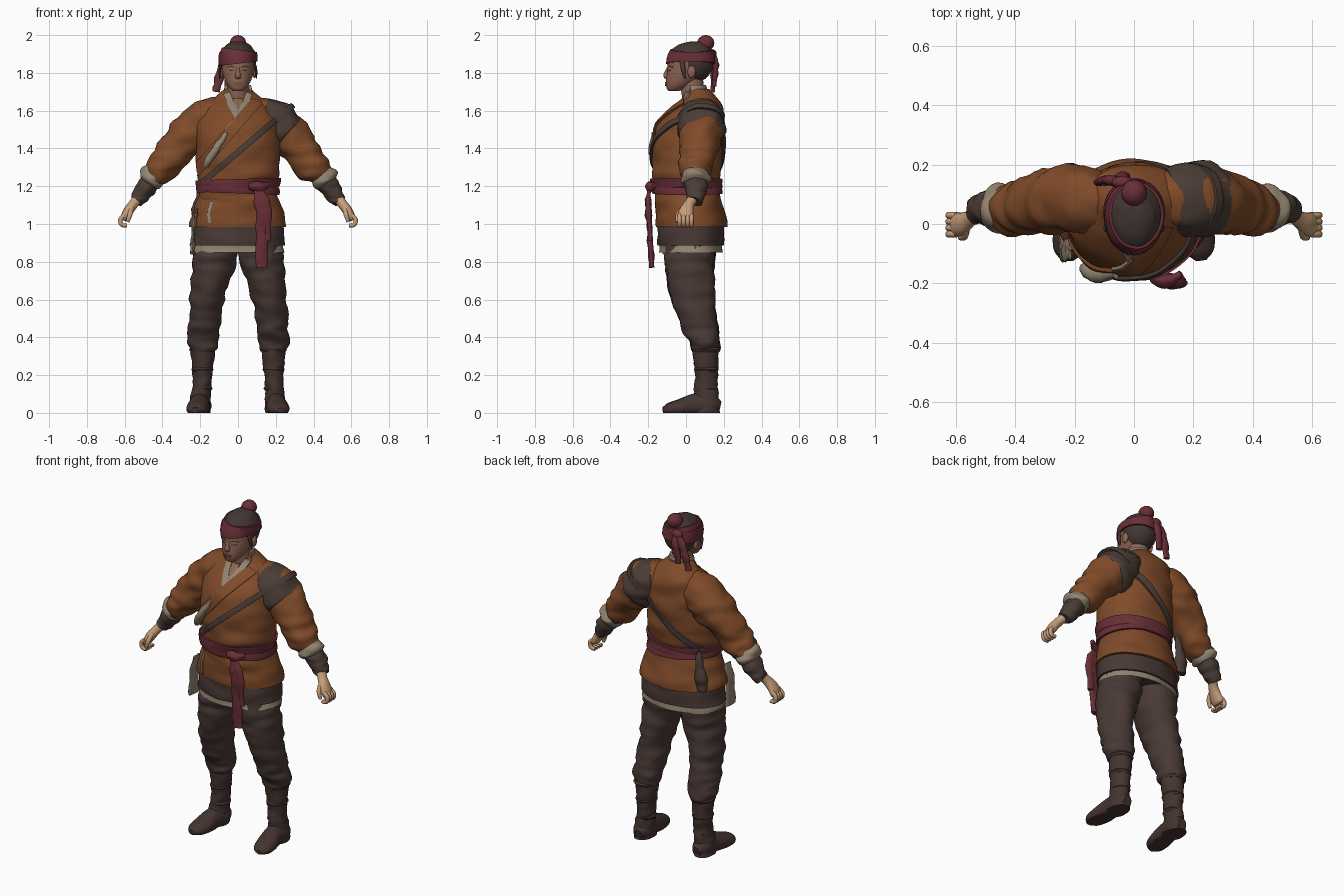
import bpy, bmesh, math
from mathutils import Vector, Matrix, noise
from mathutils.bvhtree import BVHTree

if "Cube" in bpy.data.objects:
    bpy.data.objects.remove(bpy.data.objects["Cube"])

X, Y, Z = Vector((1, 0, 0)), Vector((0, 1, 0)), Vector((0, 0, 1))


def material(name, *rgb):
    m = bpy.data.materials.new(name)
    m.use_nodes = True
    m.diffuse_color = (*rgb, 1)
    m.node_tree.nodes["Principled BSDF"].inputs["Base Color"].default_value = (*rgb, 1)
    return m


RUST = material("rust cloth", .215, .07, .022)
BROWN = material("brown trousers", .066, .041, .035)
LEATHER = material("dark leather", .07, .046, .037)
BOOT = material("boot leather", .057, .034, .029)
RED = material("wine red cloth", .14, .028, .038)
CREAM = material("cream linen", .29, .23, .165)
HAND = material("pale skin", .56, .34, .19)
FACE = material("face skin", .27, .13, .085)
LIP = material("lip", .2, .08, .055)
HAIR = material("dark hair", .055, .037, .033)


def finish(name, bm, mat):
    bmesh.ops.recalc_face_normals(bm, faces=bm.faces)
    me = bpy.data.meshes.new(name)
    bm.to_mesh(me)
    bm.free()
    me.polygons.foreach_set("use_smooth", [True] * len(me.polygons))
    me.set_sharp_from_angle(angle=.8)
    me.materials.append(mat)
    ob = bpy.data.objects.new(name, me)
    bpy.context.scene.collection.objects.link(ob)
    return ob


def spline(rows, sub):
    """Smooth interpolation through rows of numbers."""
    out, n = [], len(rows)
    rows = [Vector(r) for r in rows]
    for i in range(n - 1):
        a, b, c, d = rows[max(i - 1, 0)], rows[i], rows[i + 1], rows[min(i + 2, n - 1)]
        for k in range(sub):
            t = k / sub
            out.append(b + (c - a) * (t / 2) + (a * 2 - b * 5 + c * 4 - d) * (t * t / 2)
                       + (b * 3 - a - c * 3 + d) * (t ** 3 / 2))
    return out + [rows[-1]]


def loft(name, mat, rows, ref=Y, flat=False, sides=32, sub=5, fold=0, freq=9, caps=True, floor=-1):
    """Skin over rows of x, y, z, radius along ref, radius across; fold adds creases."""
    rows = spline(rows, sub)
    mid = [Vector(r[:3]) for r in rows]
    bm, rings = bmesh.new(), []
    for i, r in enumerate(rows):
        t = Z if flat else (mid[min(i + 1, len(mid) - 1)] - mid[max(i - 1, 0)]).normalized()
        a = (ref - t * ref.dot(t)).normalized()
        b = t.cross(a)
        ring = []
        for k in range(sides):
            w = math.tau * k / sides
            d = a * (math.cos(w) * r[3]) + b * (math.sin(w) * r[4])
            p = mid[i] + d
            p += d.normalized() * fold * noise.noise(Vector((p.x * .7, p.y * .7, p.z * 1.6)) * freq)
            p.z = max(p.z, floor)
            ring.append(bm.verts.new(p))
        rings.append(ring)
    for r, s in zip(rings, rings[1:]):
        for k in range(sides):
            j = (k + 1) % sides
            bm.faces.new((r[k], r[j], s[j], s[k]))
    if caps:
        bm.faces.new(rings[0])
        bm.faces.new(rings[-1])
    return finish(name, bm, mat)


def upright(name, mat, rows, **kw):
    """Horizontal rings given as z, centre x, centre y, half width, half depth."""
    return loft(name, mat, [(x, y, z, a, b) for z, x, y, a, b in rows], ref=X, flat=True, **kw)


def flip(rows, s):
    return [(r[0] * s, *r[1:]) for r in rows]


def ball(name, mat, loc, size, segs=24):
    bm = bmesh.new()
    bmesh.ops.create_uvsphere(bm, u_segments=segs, v_segments=segs // 2, radius=1,
                              matrix=Matrix.Translation(loc) @ Matrix.Diagonal((*size, 1)))
    return finish(name, bm, mat)


def strip(name, mat, casts, obs, thick, closed=False):
    """Cloth strip laid on surfaces; casts holds two ray starts and a direction per step."""
    trees = [BVHTree.FromPolygons([v.co for v in o.data.vertices],
                                  [p.vertices[:] for p in o.data.polygons]) for o in obs]
    bm, rings = bmesh.new(), []
    for p, q, d in casts:
        ends = []
        for o in (p, q):
            hits = [h for h in (t.ray_cast(o, d) for t in trees) if h[0]]
            if hits:
                ends.append(min(hits, key=lambda h: h[3])[0])
        if len(ends) == 2:
            e, f = ends
            rings.append([bm.verts.new(v) for v in
                          (e + d * .012, e - d * thick, (e + f) / 2 - d * thick * 1.3,
                           f - d * thick, f + d * .012)])
    pairs = list(zip(rings, rings[1:])) + ([(rings[-1], rings[0])] if closed else [])
    for r, s in pairs:
        for k in range(5):
            j = (k + 1) % 5
            bm.faces.new((r[k], r[j], s[j], s[k]))
    if not closed:
        bm.faces.new(rings[0])
        bm.faces.new(rings[-1])
    return finish(name, bm, mat)


def wrap(name, mat, obs, centre, u, half, thick=.012, start=0, end=math.tau, steps=72):
    """Strip round a body in the plane of u and the front direction."""
    c, u = Vector(centre), Vector(u).normalized()
    n, casts = u.cross(-Y).normalized() * half, []
    closed = end - start > 6.2
    for i in range(steps + (0 if closed else 1)):
        t = start + (end - start) * i / steps
        d = u * math.cos(t) - Y * math.sin(t)
        casts.append((c + d + n, c + d - n, -d))
    return strip(name, mat, casts, obs, thick, closed)


def front_strip(name, mat, obs, pts, half, thick=.008):
    """Strip projected on the front along a path of x, z points."""
    pts = spline([(x, -1, z) for x, z in pts], 6)
    casts = []
    for i, p in enumerate(pts):
        t = pts[min(i + 1, len(pts) - 1)] - pts[max(i - 1, 0)]
        n = t.cross(Y).normalized() * half
        casts.append((p + n, p - n, Y))
    return strip(name, mat, casts, obs, thick)


# Jacket body and skirts
torso = upright("jacket_body", RUST, [
    (1.12, 0, 0, .195, .16), (1.2, 0, .0, .2, .168), (1.27, 0, .003, .22, .183),
    (1.36, 0, .01, .222, .186), (1.47, 0, .018, .222, .185), (1.55, 0, .035, .215, .165),
    (1.62, 0, .065, .175, .13), (1.67, 0, .075, .125, .088), (1.715, 0, .06, .072, .066)],
    sides=64, sub=6, fold=.014, freq=8)
skirt = upright("jacket_skirt", RUST, [
    (1.22, 0, 0, .195, .165), (1.15, 0, .01, .212, .176), (1.06, 0, .022, .24, .182),
    (.985, 0, .03, .258, .186)], sides=64, fold=.014)
upright("under_skirt", BROWN, [
    (1.05, 0, .02, .225, .165), (.97, 0, .025, .247, .176), (.885, 0, .025, .255, .178)],
    sides=64, fold=.012)
upright("linen_hem", CREAM, [(.93, 0, .025, .235, .165), (.85, 0, .025, .247, .171)],
        sides=64, fold=.014, caps=False)
front_strip("flap_trim", CREAM, [skirt], [(-.14, 1.12), (-.155, 1.06), (-.15, 1.0)], .008)

# Sleeves, bracers and hands
sleeves = []
for s, side in ((1, "left"), (-1, "right")):
    sleeves.append(loft(side + "_sleeve", RUST, flip([
        (.1, .07, 1.565, .095, .1), (.15, .075, 1.56, .11, .108), (.22, .085, 1.51, .115, .117),
        (.31, .07, 1.42, .103, .103), (.375, .055, 1.33, .09, .09), (.415, .05, 1.285, .088, .08),
        (.45, .05, 1.25, .07, .064)], s), fold=.018, freq=14, sub=6))
    loft(side + "_sleeve_roll", CREAM, flip([
        (.43, .05, 1.27, .06, .06), (.45, .05, 1.25, .078, .071), (.468, .05, 1.228, .074, .067),
        (.478, .05, 1.215, .05, .05)], s), fold=.014, freq=20)
    loft(side + "_bracer", LEATHER, flip([
        (.455, .052, 1.235, .06, .056), (.485, .054, 1.195, .06, .054), (.52, .05, 1.145, .049, .044),
        (.54, .043, 1.12, .042, .036)], s), fold=.01, freq=25)
    loft(side + "_palm", HAND, flip([
        (.52, .047, 1.15, .03, .028), (.55, .02, 1.11, .027, .026), (.58, .002, 1.07, .038, .026),
        (.6, -.002, 1.035, .042, .022), (.607, -.002, 1.02, .034, .014)], s), sides=16)
    for k in range(4):
        y = -.034 + k * .021
        loft(f"{side}_finger_{k + 1}", HAND, flip([
            (.597, y, 1.05, .011, .012), (.622, y, 1.025, .012, .013), (.615, y, .996, .012, .012),
            (.588, y, .992, .01, .01)], s), sides=10, sub=4)
    loft(side + "_thumb", HAND, flip([
        (.565, -.015, 1.085, .013, .013), (.572, -.042, 1.05, .013, .013),
        (.585, -.046, 1.01, .009, .009)], s), ref=X, sides=10, sub=4)

    # Trousers and boots
    leg = [(1.0, .11, .03, .105, .12), (.85, .122, .022, .118, .132), (.75, .135, .022, .112, .128),
           (.6, .165, .037, .09, .113), (.47, .178, .068, .084, .1), (.4, .184, .09, .084, .086),
           (.345, .185, .1, .074, .075), (.325, .185, .1, .06, .065)]
    upright(side + "_trouser_leg", BROWN, [(z, x * s, y, a, b) for z, x, y, a, b in leg],
            fold=.016, freq=13, sub=7)
    shaft = [(.37, .184, .1, .066, .07), (.3, .187, .105, .062, .066), (.2, .19, .108, .052, .06),
             (.12, .195, .106, .05, .062), (.05, .2, .105, .056, .07), (.0, .2, .105, .056, .072)]
    upright(side + "_boot_shaft", BOOT, [(z, x * s, y, a, b) for z, x, y, a, b in shaft], fold=.008, freq=22)
    loft(side + "_boot_foot", BOOT, flip([
        (.195, .18, .03, .025, .03), (.198, .13, .04, .056, .06), (.203, .05, .04, .055, .062),
        (.212, -.03, .025, .06, .048), (.222, -.09, .018, .05, .034), (.226, -.122, .014, .02, .014)], s),
        ref=X, floor=0, fold=.003)
    for z, r in ((.335, .07), (.23, .059), (.13, .054)):
        upright(f"{side}_boot_tie", BOOT, [(z - .012, .189 * s, .107, r - .008, r),
                (z, .189 * s, .107, r, r + .007), (z + .012, .189 * s, .107, r - .008, r)], sub=2)

# Shoulder guard and crossing straps
loft("shoulder_guard", LEATHER, [
    (.12, .07, 1.57, .11, .1), (.16, .076, 1.555, .124, .112), (.21, .082, 1.515, .126, .121),
    (.245, .083, 1.475, .121, .12), (.257, .083, 1.463, .105, .105)], fold=.014, freq=14)
wrap("leather_strap", LEATHER, [torso, sleeves[0]], (0, .01, 1.38), (.34, 0, .29), .016)
wrap("cloth_strap", RUST, [torso], (-.04, .01, 1.49), (.28, 0, .32), .03, .014, .1, 2.9)
front_strip("linen_edge", CREAM, [torso], [(-.07, 1.5), (0, 1.575), (.06, 1.645)], .008, .01)
loft("linen_roll", CREAM, [
    (-.172, -.15, 1.31, .02, .017), (-.13, -.172, 1.38, .025, .021), (-.06, -.166, 1.48, .017, .014)],
    sides=16, fold=.008, freq=25)

# Linen collar
neck = upright("neck", FACE, [(1.62, 0, .05, .06, .06), (1.7, 0, .035, .056, .06), (1.79, 0, .03, .056, .06)])
front_strip("neck_opening", FACE, [torso], [(0, 1.7), (0, 1.65), (0, 1.59)], .022, .005)
wrap("collar_back", CREAM, [neck], (0, .04, 1.715), (1, 0, 0), .02, .014, 2.9, 6.5, steps=30)
front_strip("collar_right", CREAM, [torso], [(-.06, 1.695), (-.035, 1.63), (0, 1.56)], .018)
front_strip("collar_left", CREAM, [torso], [(.06, 1.695), (.035, 1.63), (-.015, 1.54)], .018, .012)

# Sash with knot and hanging ends
for k, (dz, tilt) in enumerate(((.018, .03), (-.018, -.04), (0, .07))):
    wrap(f"sash_fold_{k + 1}", RED, [torso, skirt], (0, 0, 1.2 + dz), (1, 0, tilt), .02, .014)
loft("sash_knot", RED, [(.06, -.18, 1.205, .012, .015), (.09, -.19, 1.2, .022, .028),
                        (.125, -.188, 1.195, .022, .028), (.16, -.165, 1.2, .012, .015)],
     sides=20, fold=.012, freq=25)
loft("sash_end_long", RED, [
    (.1, -.19, 1.2, .012, .025), (.12, -.2, 1.1, .016, .03), (.122, -.192, .95, .016, .032),
    (.13, -.18, .77, .012, .03)], sides=20, fold=.016, freq=18)
loft("sash_end_short", RED, [
    (.1, -.19, 1.2, .012, .025), (.142, -.2, 1.1, .015, .028), (.148, -.186, .91, .012, .024)],
    sides=20, fold=.014, freq=18)

# Hip pouch and hanging cloth on the right
loft("hip_pouch", LEATHER, [
    (-.19, .145, 1.23, .012, .018), (-.198, .155, 1.14, .022, .028), (-.208, .15, 1.06, .028, .038),
    (-.208, .15, 1.0, .02, .03)], sides=16, fold=.01, freq=20)
loft("hip_cloth", CREAM, [
    (-.215, -.09, 1.08, .03, .008), (-.235, -.085, .98, .04, .01), (-.242, -.08, .84, .045, .012)],
    fold=.014, freq=20)

# Head and face
head = upright("head", FACE, [
    (1.703, 0, -.065, .022, .024), (1.715, 0, -.055, .04, .046), (1.745, 0, -.03, .062, .076),
    (1.79, 0, .0, .08, .103), (1.83, 0, .015, .087, .113), (1.88, 0, .022, .089, .115),
    (1.92, 0, .028, .08, .1), (1.94, 0, .035, .05, .07)], sides=40)
loft("nose", FACE, [(0, -.09, 1.825, .012, .009), (0, -.1, 1.8, .014, .012),
                    (0, -.105, 1.785, .015, .017), (0, -.096, 1.773, .01, .014)], sides=16)
front_strip("upper_lip", LIP, [head], [(-.024, 1.745), (0, 1.749), (.024, 1.745)], .004, .004)
front_strip("lower_lip", LIP, [head], [(-.018, 1.738), (0, 1.735), (.018, 1.738)], .004, .005)
for s, side in ((1, "left"), (-1, "right")):
    front_strip(side + "_eye", HAIR, [head],
                [(.022 * s, 1.811), (.035 * s, 1.814), (.048 * s, 1.812)], .003, .002)
    front_strip(side + "_brow", HAIR, [head],
                [(.018 * s, 1.829), (.037 * s, 1.835), (.058 * s, 1.829)], .003, .002)
    ball(side + "_ear", FACE, (.088 * s, .03, 1.805), (.012, .022, .033), 16)
    loft(side + "_hair_lock", HAIR, flip([
        (.08, -.02, 1.87, .012, .008), (.095, -.015, 1.82, .012, .007), (.098, -.005, 1.77, .004, .003)], s),
        sides=10)

# Hair, headband and bun
hair = ball("hair_back", HAIR, (0, .045, 1.855), (.095, .1, .105), 32)
crown = upright("hair_crown", HAIR, [
    (1.875, 0, .024, .092, .117), (1.915, 0, .03, .088, .109), (1.945, 0, .038, .066, .084),
    (1.963, 0, .05, .035, .045), (1.967, 0, .055, .01, .012)], sides=40, fold=.006, freq=25)
for k, (z, tilt) in enumerate(((1.872, .12), (1.9, -.14), (1.885, 0))):
    wrap(f"headband_fold_{k + 1}", RED, [head, hair, crown], (0, .025, z), (1, 0, tilt), .023, .009)
ball("bun", RED, (0, .105, 1.958), (.043, .045, .042))
ball("headband_knot", RED, (-.04, .14, 1.9), (.035, .022, .025))
loft("headband_tail_long", RED, [
    (-.03, .14, 1.91, .014, .018), (-.075, .148, 1.85, .016, .024), (-.1, .145, 1.77, .014, .024),
    (-.115, .14, 1.7, .01, .018)], sides=16, fold=.008, freq=25)
loft("headband_tail_short", RED, [
    (-.03, .14, 1.91, .014, .018), (-.04, .158, 1.84, .014, .022), (-.055, .15, 1.73, .01, .018)],
    sides=16, fold=.008, freq=25)
